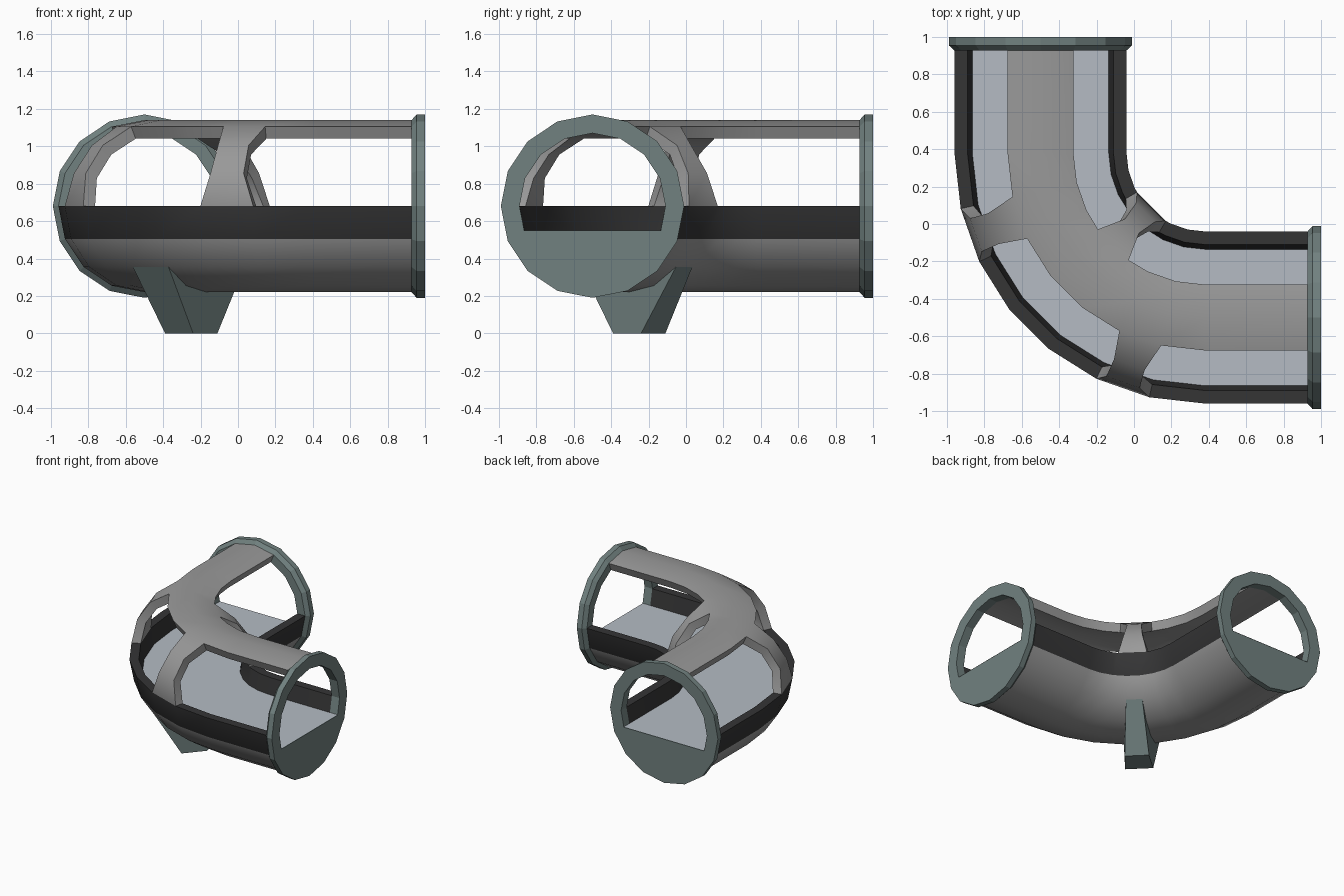
import bpy, bmesh, math
from math import sin, cos, radians

if "Cube" in bpy.data.objects:
    bpy.data.objects.remove(bpy.data.objects["Cube"])

BEND = 0.38          # x and y of the bend centre
PATH_R = 0.88        # radius of the tube centreline
AXIS_Z = 0.68
R_OUT, R_IN, R_FLANGE = 0.46, 0.39, 0.49
FLOOR_Z = 0.552
SIDES, STEP = 16, 90 / 7


def material(name, rgb):
    m = bpy.data.materials.new(name)
    m.diffuse_color = (*rgb, 1)
    m.use_nodes = True
    m.node_tree.nodes["Principled BSDF"].inputs["Base Color"].default_value = m.diffuse_color
    return m


GREY = material("shell grey", (0.32, 0.32, 0.32))
DARK = material("dark band", (0.035, 0.035, 0.036))
TEAL = material("grey teal", (0.165, 0.22, 0.215))
PALE = material("pale floor", (0.46, 0.50, 0.55))


def finish(bm, name, mats, smooth=False):
    bmesh.ops.recalc_face_normals(bm, faces=bm.faces)
    me = bpy.data.meshes.new(name)
    bm.to_mesh(me)
    bm.free()
    for m in mats:
        me.materials.append(m)
    ob = bpy.data.objects.new(name, me)
    bpy.context.collection.objects.link(ob)
    if smooth:
        me.shade_smooth()
        me.set_sharp_from_angle(angle=radians(32))
    return ob


def on_bend(lat, phi, z):
    r = PATH_R + lat
    return (BEND - r * cos(radians(phi)), BEND - r * sin(radians(phi)), z)


def on_straight(lat, s, z, end):
    a = BEND - PATH_R - lat
    return (a, s, z) if end == 0 else (s, a, z)


def station(j, lat, z, phi=None, s=0.93):
    """Columns 0 and 9 are the two ends, 1 to 8 lie on the bend."""
    if j in (0, 9):
        return on_straight(lat, s, z, 0 if j == 0 else 1)
    return on_bend(lat, (j - 1) * STEP if phi is None else phi, z)


def bowed_phi(j, k):
    """Round the ends of the window openings by shifting their edge points."""
    m = j if j <= 4 else 9 - j
    phi = (m - 1) * STEP
    if k in (1, 2):
        phi += {2: 2.7, 3: -1.9}.get(m, 0)
    if m == 4:
        phi = {5: 35.5, 6: 39.5, 7: 36, 8: 30}.get(k, phi)
    return phi if j <= 4 else 90 - phi


def is_open(j, k):
    return (k in (0, 1, 2) and j not in (2, 6)) or (k in (5, 6, 7) and j != 4)


# Bent tube shell with window openings, top ridge and ribs
bm = bmesh.new()
grid = {}
for side, r in enumerate((R_OUT, R_IN)):
    for j in range(10):
        for k in range(SIDES):
            t = radians(k * 360 / SIDES)
            p = station(j, r * cos(t), AXIS_Z + r * sin(t), bowed_phi(j, k))
            grid[side, j, k] = bm.verts.new(p)


def quad(keys, mat):
    bm.faces.new([grid[key] for key in keys]).material_index = mat


for j in range(9):
    for k in range(SIDES):
        if is_open(j, k):
            continue
        n = (k + 1) % SIDES
        mat = 1 if k in (8, 15) else 0
        for side in (0, 1):
            if side == 0 or k <= 8 or k == 15:
                quad([(side, j, k), (side, j + 1, k), (side, j + 1, n), (side, j, n)], mat)
        # window reveals between the outer and inner skin
        borders = [((j, k - 1), (j, k), (j + 1, k)), ((j, n), (j, n), (j + 1, n)),
                   ((j - 1, k), (j, k), (j, n)), ((j + 1, k), (j + 1, k), (j + 1, n))]
        for (cj, ck), a, b in borders:
            if 0 <= cj <= 8 and is_open(cj, ck % SIDES):
                quad([(0, *a), (0, *b), (1, *b), (1, *a)], mat)
bmesh.ops.delete(bm, geom=[v for v in bm.verts if not v.link_faces], context='VERTS')
finish(bm, "tube_shell", [GREY, DARK], smooth=True)

# Walkway floor
bm = bmesh.new()
rows = [[bm.verts.new(station(j, lat, FLOOR_Z, s=0.998)) for lat in (-0.366, 0.366)]
        for j in range(10)]
for a, b in zip(rows, rows[1:]):
    bm.faces.new((a[0], a[1], b[1], b[0]))
bmesh.ops.recalc_face_normals(bm, faces=bm.faces)
ob = finish(bm, "floor", [PALE])
if ob.data.polygons[0].normal.z < 0:
    ob.data.flip_normals()

# End flanges, closed below the floor
for end, name in enumerate(("back_flange", "right_flange")):
    bm = bmesh.new()
    loops = []
    for s, r in ((0.928, R_IN), (0.928, R_OUT), (0.955, R_FLANGE), (1.0, R_FLANGE), (1.0, R_IN)):
        loop = []
        for k in range(SIDES):
            t = radians(k * 360 / SIDES)
            lat, z = r * cos(t), AXIS_Z + r * sin(t)
            if r == R_IN and z < 0.549:
                z = 0.549
                lat = lat * 1.012
            loop.append(bm.verts.new(on_straight(lat, s, z, end)))
        loops.append(loop)
    for a, b in zip(loops, loops[1:] + loops[:1]):
        for k in range(SIDES):
            n = (k + 1) % SIDES
            bm.faces.new((a[k], a[n], b[n], b[k]))
    finish(bm, name, [TEAL])

# Support foot under the middle of the bend
bm = bmesh.new()
lat = R_OUT * cos(radians(45))
top_z = AXIS_Z - lat
top = [bm.verts.new(on_bend(*p, top_z)) for p in
       ((lat, 3 * STEP), (lat, 4 * STEP), (-lat, 4 * STEP), (-lat, 3 * STEP))]
low = [bm.verts.new((x, y, 0)) for x, y in
       ((-0.39, -0.24), (-0.24, -0.39), (-0.11, -0.24), (-0.24, -0.11))]
bm.faces.new(top)
bm.faces.new(low)
for i in range(4):
    n = (i + 1) % 4
    bm.faces.new((top[i], top[n], low[n], low[i]))
finish(bm, "support_foot", [TEAL])
